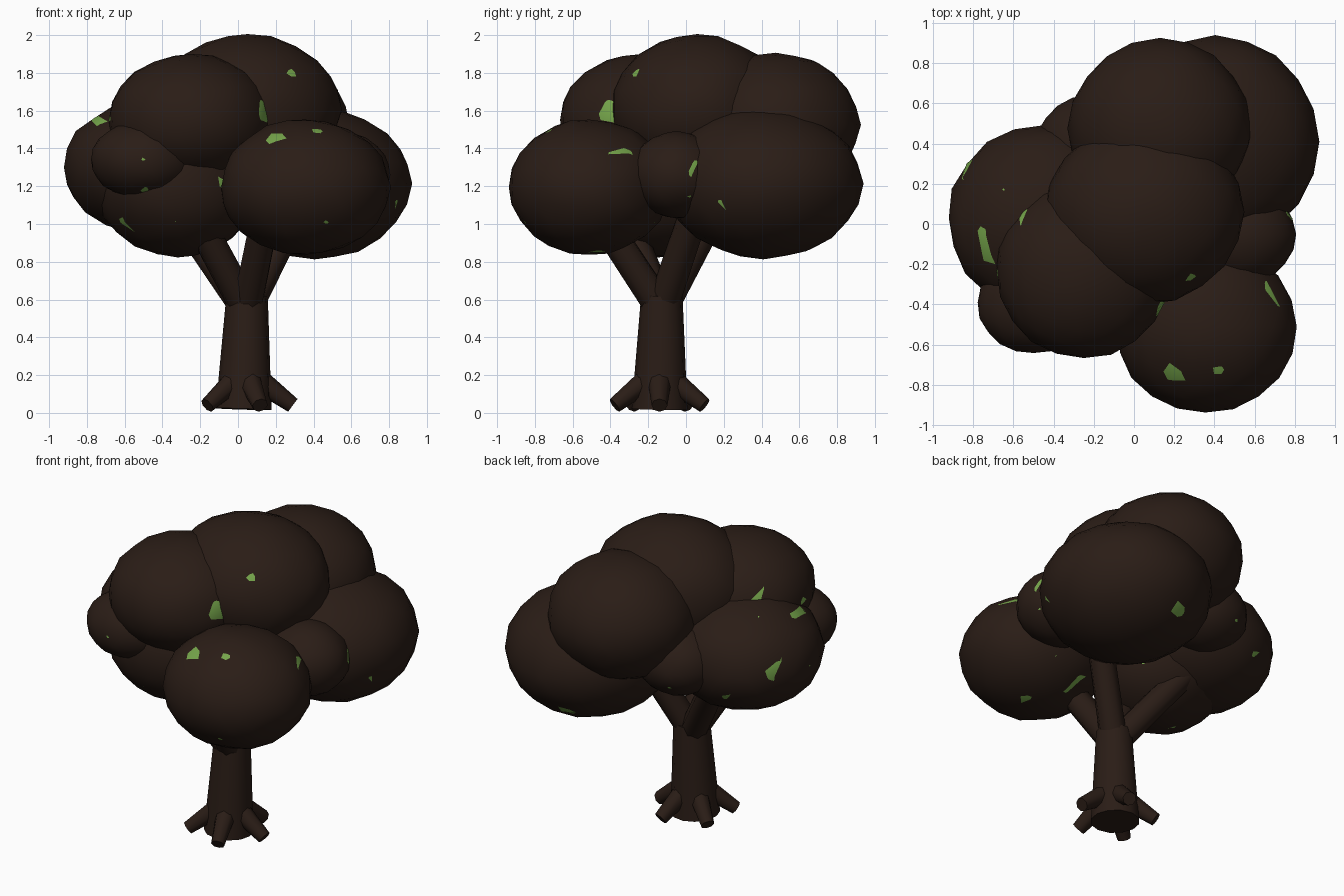
import bpy, math, random
from mathutils import Vector

if "Cube" in bpy.data.objects:
    bpy.data.objects.remove(bpy.data.objects["Cube"])

random.seed(4)


def material(name, rgb):
    m = bpy.data.materials.new(name)
    m.diffuse_color = (*rgb, 1)
    m.use_nodes = True
    m.node_tree.nodes["Principled BSDF"].inputs["Base Color"].default_value = m.diffuse_color
    return m


bark = material("dark_bark", (0.023, 0.012, 0.008))
leaf = material("leaf_green", (0.18, 0.38, 0.07))


def finish(ob, name, mat, angle):
    ob.name = name
    ob.data.materials.append(mat)
    bpy.ops.object.shade_smooth_by_angle(angle=math.radians(angle))


def limb(name, a, b, r1, r2, sides=8):
    """Tapered cylinder from a to b."""
    a, b = Vector(a), Vector(b)
    d = b - a
    bpy.ops.mesh.primitive_cone_add(vertices=sides, radius1=r1, radius2=r2,
                                    depth=d.length, location=(a + b) / 2,
                                    rotation=d.to_track_quat('Z', 'Y').to_euler())
    finish(bpy.context.object, name, bark, 50)


def blob(name, centre, radii, mat, jitter):
    """Slightly lumpy ellipsoid of foliage."""
    bpy.ops.mesh.primitive_ico_sphere_add(subdivisions=3, radius=1, location=centre)
    ob = bpy.context.object
    for v in ob.data.vertices:
        k = 1 + random.uniform(-jitter, jitter)
        v.co = Vector(v.co[i] * radii[i] * k for i in range(3))
    finish(ob, name, mat, 60)


# Trunk
limb("trunk", (0.03, -0.14, 0.02), (0.048, -0.128, 0.62), 0.148, 0.11, 12)

# Five roots around the base
for i in range(5):
    t = math.radians(72 * i)
    c, s = math.cos(t), math.sin(t)
    limb(f"root_{i + 1}", (0.04 + 0.08 * c, -0.14 + 0.08 * s, 0.165),
         (0.04 + 0.25 * c, -0.14 + 0.25 * s, 0.04), 0.062, 0.042)

# Branches rising into the crown
for i, end in enumerate([(-0.28, 0.12, 1.02), (0.14, -0.44, 1.02),
                         (0.28, 0.03, 1.02), (-0.21, -0.32, 1.02)]):
    start = Vector((0.045, -0.13, 0.6)).lerp(Vector(end), 0.07)
    start.z = 0.58
    limb(f"branch_{i + 1}", start, end, 0.083, 0.08)

# Crown: dark outer shells over green leaf masses that poke through in places
crown = {
    "left":        ((-0.45, 0.03, 1.30), (0.475, 0.465, 0.36)),
    "front_left":  ((-0.32, -0.15, 1.20), (0.43, 0.42, 0.375)),
    "front_right": ((0.355, -0.51, 1.195), (0.45, 0.43, 0.36)),
    "back_right":  ((0.405, 0.41, 1.215), (0.51, 0.525, 0.40)),
    "upper_front": ((-0.25, -0.23, 1.55), (0.44, 0.44, 0.35)),
    "upper_back":  ((0.13, 0.475, 1.525), (0.455, 0.445, 0.38)),
    "top":         ((0.05, 0.06, 1.605), (0.495, 0.46, 0.40)),
    "small_left":  ((-0.50, -0.39, 1.34), (0.28, 0.255, 0.21)),
    "small_right": ((0.535, -0.05, 1.26), (0.27, 0.25, 0.23)),
    "small_back":  ((-0.22, 0.38, 1.30), (0.27, 0.26, 0.22)),
}
for name, (centre, radii) in crown.items():
    blob(f"foliage_shell_{name}", centre, radii, bark, 0.015)
    blob(f"foliage_leaves_{name}", centre, [r * 0.98 for r in radii], leaf, 0.015)
